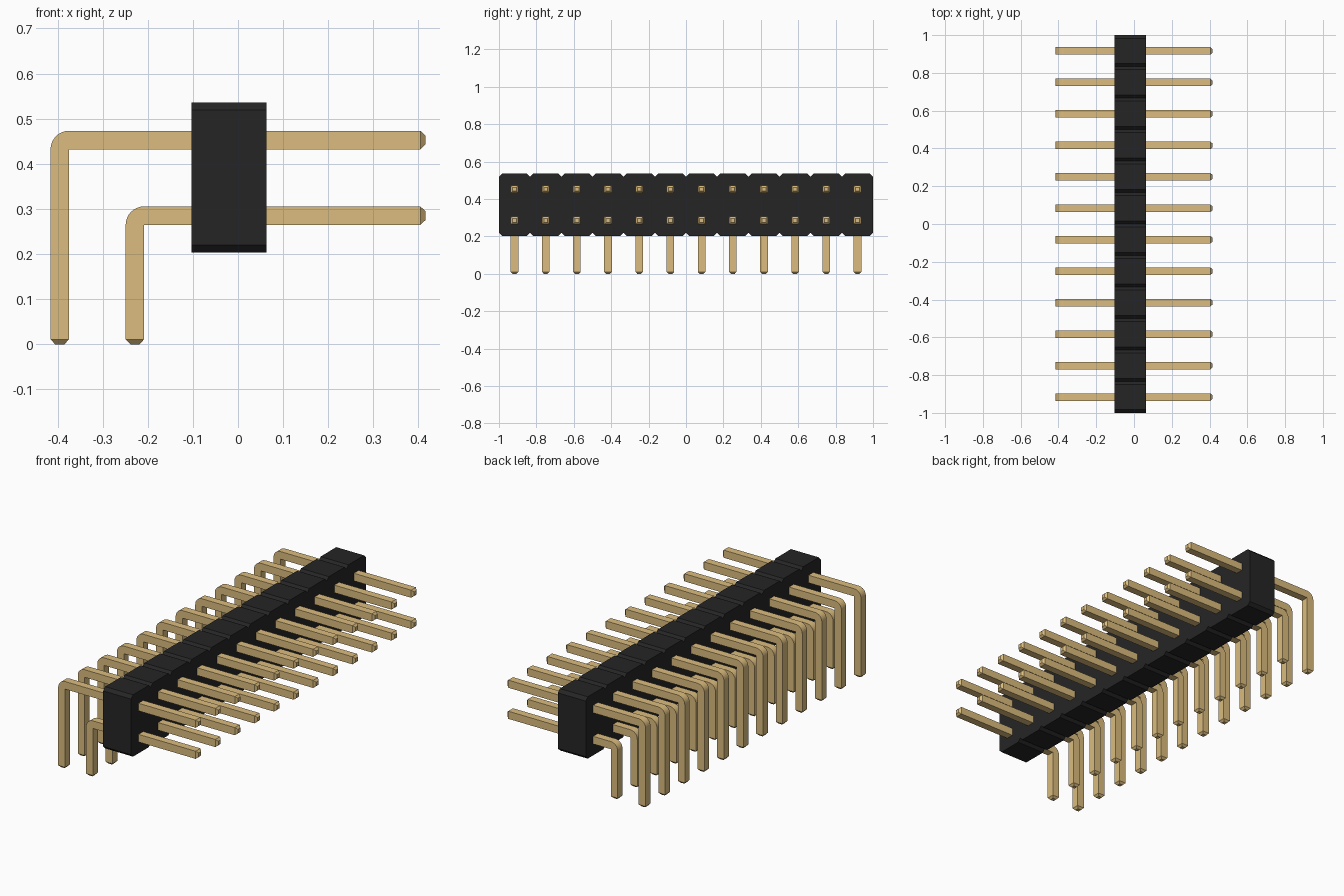
import bpy, bmesh, math

cube = bpy.data.objects.get("Cube")
if cube:
    bpy.data.objects.remove(cube, do_unlink=True)

COUNT = 12
PITCH = 2 / COUNT
HALF = 0.0205       # half thickness of a pin
TIP = 0.011         # length of the tapered tip


def material(name, color):
    mat = bpy.data.materials.new(name)
    mat.use_nodes = True
    mat.diffuse_color = (*color, 1)
    mat.node_tree.nodes["Principled BSDF"].inputs["Base Color"].default_value = (*color, 1)
    return mat


def loft(name, rings, mat):
    """Skin a list of equal rings into a closed solid."""
    bm = bmesh.new()
    loops = [[bm.verts.new(p) for p in ring] for ring in rings]
    n = len(loops[0])
    for a, b in zip(loops, loops[1:]):
        for i in range(n):
            j = (i + 1) % n
            bm.faces.new((a[i], a[j], b[j], b[i]))
    bm.faces.new(loops[0])
    bm.faces.new(loops[-1])
    bmesh.ops.remove_doubles(bm, verts=bm.verts, dist=1e-5)
    bmesh.ops.recalc_face_normals(bm, faces=bm.faces)
    mesh = bpy.data.meshes.new(name)
    bm.to_mesh(mesh)
    bm.free()
    mesh.materials.append(mat)
    obj = bpy.data.objects.new(name, mesh)
    bpy.context.collection.objects.link(obj)
    return obj


def section(inner, outer, half):
    """Rectangular pin section between an inner and an outer (x, z) point."""
    (xi, zi), (xo, zo) = inner, outer
    return [(xi, -half, zi), (xi, half, zi), (xo, half, zo), (xo, -half, zo)]


def pin_rings(x, z, end):
    """Pin with a leg centred on x, bent to run along z up to the end."""
    small = HALF / 2
    rings = [section((x + small, 0), (x - small, 0), small),
             section((x + HALF, TIP), (x - HALF, TIP), HALF)]
    # rounded outer corner about the sharp inner corner
    corner = (x + HALF, z - HALF)
    for k in range(9):
        a = math.pi / 2 * k / 8
        outer = (corner[0] - 2 * HALF * math.cos(a), corner[1] + 2 * HALF * math.sin(a))
        rings.append(section(corner, outer, HALF))
    rings += [section((end - TIP, z - HALF), (end - TIP, z + HALF), HALF),
              section((end, z - small), (end, z + small), small)]
    return rings


black = material("black plastic", (0.0192, 0.0185, 0.0185))
gold = material("gold metal", (0.708, 0.504, 0.21))

# Housing: chamfered outline with a notch between neighbouring cells
low, high, cut = 0.203, 0.536, 0.0167
top, bottom = [], []
for i in range(COUNT):
    y0, y1 = -1 + i * PITCH, -1 + (i + 1) * PITCH
    for edge, z, inset in ((top, high, high - cut), (bottom, low, low + cut)):
        edge += [(y0, inset), (y0 + cut, z), (y1 - cut, z)]
top.append((1, high - cut))
bottom.append((1, low + cut))
outline = top + bottom[::-1]
loft("housing", [[(x, y, z) for y, z in outline] for x in (-0.103, 0.063)], black)

# Two rows of bent pins sharing one mesh per row
for row, x, z in (("lower_pin", -0.2285, 0.285), ("upper_pin", -0.395, 0.4525)):
    first = loft(row, pin_rings(x, z, 0.415), gold)
    for i in range(COUNT):
        pin = first if i == 0 else first.copy()
        pin.name = f"{row}_{i + 1}"
        pin.location.y = -1 + (i + 0.5) * PITCH
        if i:
            bpy.context.collection.objects.link(pin)
